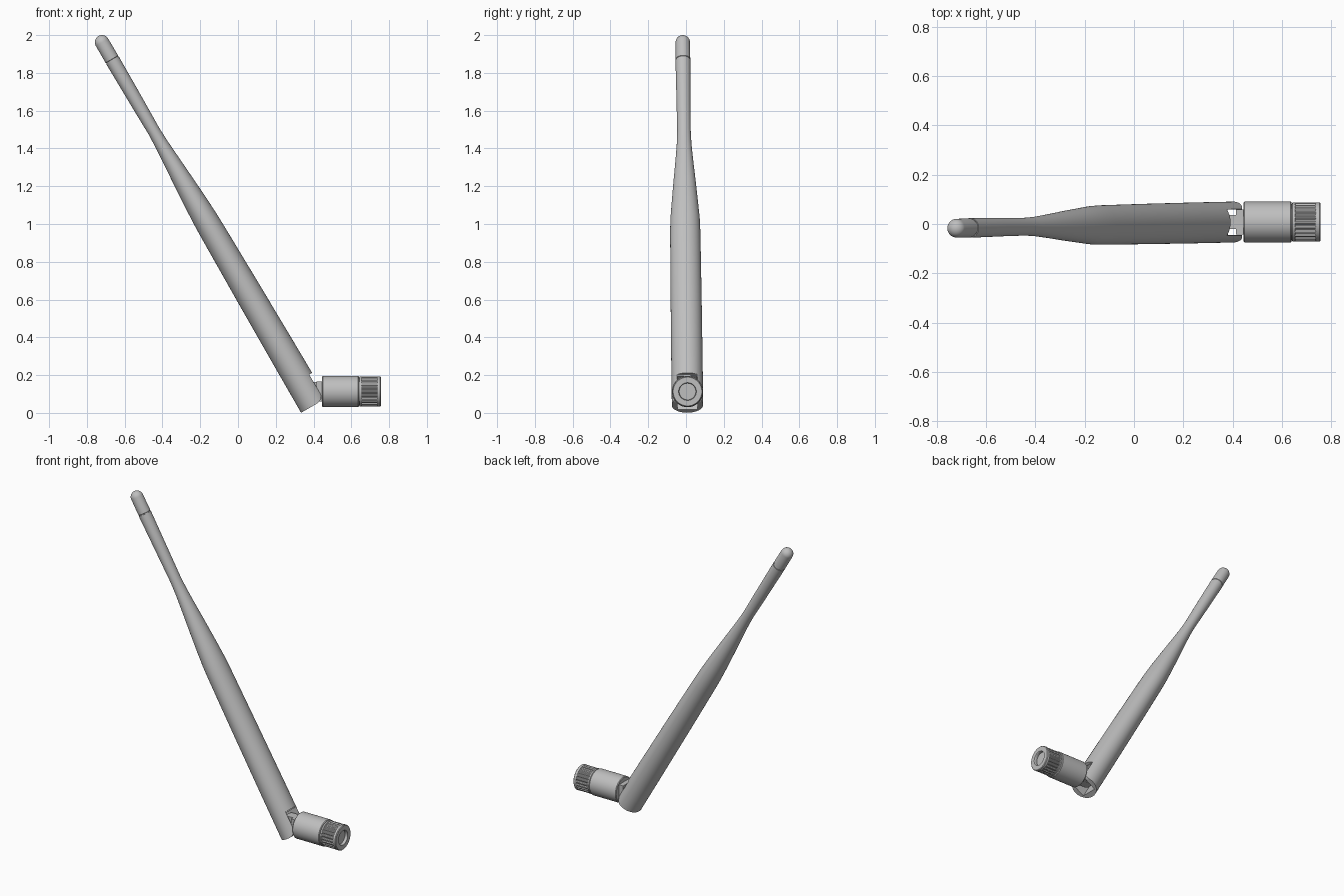
import bpy, bmesh
from math import sin, cos, pi, radians
from mathutils import Vector, Matrix

if "Cube" in bpy.data.objects:
    bpy.data.objects.remove(bpy.data.objects["Cube"], do_unlink=True)

grey = bpy.data.materials.new("satin_grey")
grey.use_nodes = True
colour = (0.52, 0.52, 0.52, 1)
grey.diffuse_color = colour
grey.node_tree.nodes["Principled BSDF"].inputs["Base Color"].default_value = colour


def finish(name, bm, matrix):
    bmesh.ops.remove_doubles(bm, verts=bm.verts, dist=1e-5)
    bmesh.ops.recalc_face_normals(bm, faces=bm.faces)
    mesh = bpy.data.meshes.new(name)
    bm.to_mesh(mesh)
    bm.free()
    mesh.materials.append(grey)
    obj = bpy.data.objects.new(name, mesh)
    bpy.context.collection.objects.link(obj)
    obj.matrix_world = matrix
    return obj


def activate(obj):
    bpy.ops.object.select_all(action="DESELECT")
    obj.select_set(True)
    bpy.context.view_layer.objects.active = obj


def smooth(obj):
    activate(obj)
    bpy.ops.object.shade_smooth_by_angle(angle=radians(30))


def loft(name, sections, matrix, sides=64, tooth=0):
    """Rings of (height, x radius, y radius) joined along local z, ends closed."""
    bm = bmesh.new()
    rings = []
    for h, rx, ry in sections:
        ring = []
        for i in range(sides):
            a = 2 * pi * i / sides
            k = 1 - tooth * (i // 2 % 2)
            ring.append(bm.verts.new((rx * k * cos(a), ry * k * sin(a), h)))
        rings.append(ring)
    for a, b in zip(rings, rings[1:]):
        for i in range(sides):
            j = (i + 1) % sides
            bm.faces.new((a[i], a[j], b[j], b[i]))
    bm.faces.new(rings[0])
    bm.faces.new(rings[-1])
    return finish(name, bm, matrix)


def turned(name, profile, matrix, **options):
    obj = loft(name, [(h, r, r) for h, r in profile], matrix, **options)
    smooth(obj)
    return obj


def prism(name, outline, half, matrix):
    """Outline in local x and z, extruded both ways along y."""
    bm = bmesh.new()
    face = bm.faces.new([bm.verts.new((x, -half, z)) for x, z in outline])
    out = bmesh.ops.extrude_face_region(bm, geom=[face])
    verts = [e for e in out["geom"] if isinstance(e, bmesh.types.BMVert)]
    bmesh.ops.translate(bm, verts=verts, vec=(0, 2 * half, 0))
    return finish(name, bm, matrix)


def cut(obj, cutter):
    cutter.hide_render = True
    mod = obj.modifiers.new("cut", "BOOLEAN")
    mod.operation = "DIFFERENCE"
    mod.solver = "EXACT"
    mod.object = cutter
    activate(obj)
    bpy.ops.object.modifier_apply(modifier=mod.name)
    bpy.data.objects.remove(cutter, do_unlink=True)


# Leaning frame of the whip
base, tip = Vector((0.402, 0.008, 0.041)), Vector((-0.72, -0.017, 1.962))
up = (tip - base).normalized()
length = (tip - base).length
side = Vector((0, 1, 0)).cross(up).normalized()
lean = Matrix((side, up.cross(side), up)).transposed().to_4x4()
lean.translation = base

# Whip: oval sleeve narrowing to a thin rod
whip = loft("whip_sleeve", [
    (0, .079, .083), (.3, .077, .083), (.7, .073, .082), (1.06, .068, .080),
    (1.14, .066, .078), (1.24, .061, .070), (1.36, .053, .060),
    (1.5, .043, .047), (1.6, .036, .039), (1.68, .033, .036),
    (1.85, .036, .037), (2.115, .039, .040)], lean)

# Hinge fork: trimmed, rounded cheeks with a slot between them
arc = [(.02 + .04 * sin(a), .04 - .04 * cos(a))
       for a in (pi / 2 * i / 10 for i in range(11))]
cut(whip, prism("cheek_trim", [(.02, -.05)] + arc +
                [(.06, .153), (.15, .153), (.15, -.05)], .2, lean))
cut(whip, prism("fork_slot", [(-.045, -.05), (-.045, .12), (-.02, .145),
                              (.15, .145), (.15, -.05)], .052, lean))
smooth(whip)

# Rounded tip cap with a fine seam below it
dome = [(length + .038 * sin(a), max(.038 * cos(a), .0002))
        for a in (pi / 2 * i / 10 for i in range(11))]
turned("tip_cap", [(2.11, .036), (2.12, .036), (2.122, .0385)] + dome, lean)

# Connector frame, its axis along +x
axis = Matrix.Translation((0, .008, .113)) @ Matrix.Rotation(pi / 2, 4, "Y")

# Hinge barrel, tongue and collar
pivot = Matrix.Translation((.375, .008, .113)) @ Matrix.Rotation(pi / 2, 4, "X")
turned("hinge_barrel", [(-.028, .05), (.028, .05)], pivot, sides=40)
middle = Matrix.Translation((0, .008, .113))
prism("hinge_tongue", [(.375, -.05), (.43, -.05), (.43, .05), (.375, .05)], .028, middle)
prism("hinge_collar", [(.415, -.052), (.45, -.052), (.45, .052), (.415, .052)], .051, middle)

# Connector barrel
turned("connector_barrel", [(.445, .079), (.449, .083), (.636, .083), (.64, .079)], axis)

# Coupling nut: plain core with a bore, knurled grip and end rim
turned("coupling_nut", [
    (.635, .074), (.738, .074), (.738, .078), (.741, .08), (.753, .08),
    (.757, .076), (.757, .047), (.752, .044), (.665, .044)], axis)
turned("nut_shoulder", [(.642, .077), (.644, .08), (.653, .08), (.655, .077)], axis)
turned("knurled_grip", [(.653, .079), (.739, .079)], axis, sides=96, tooth=.06)

# Inner contact
turned("insulator", [(.66, .03), (.71, .03), (.71, .022), (.675, .022)], axis, sides=40)
turned("centre_pin", [(.67, .007), (.725, .007), (.73, .003)], axis, sides=20)
